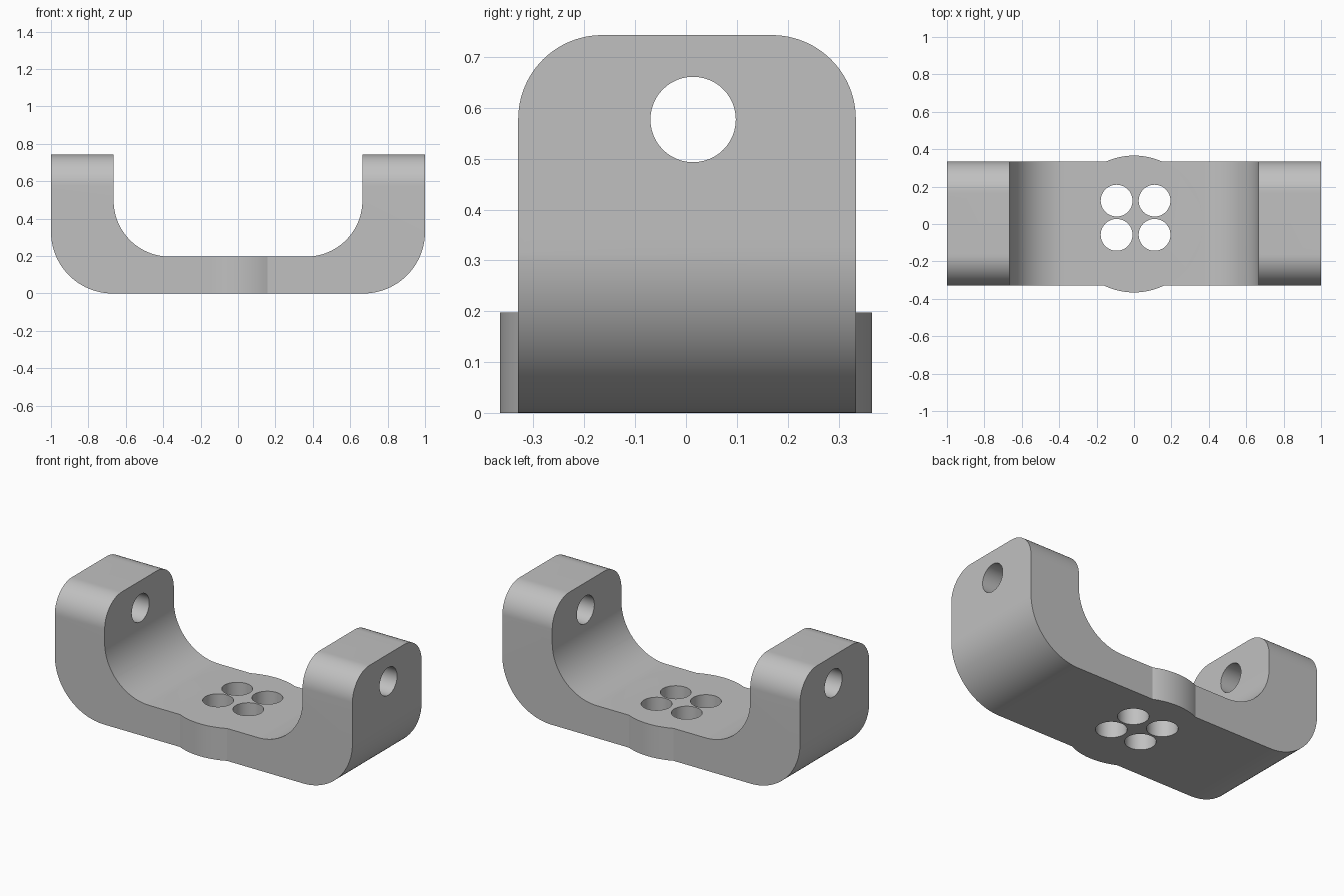
import bpy, bmesh
from math import pi, sin, cos, radians
from mathutils import Matrix, Vector

if "Cube" in bpy.data.objects:
    bpy.data.objects.remove(bpy.data.objects["Cube"])

grey = bpy.data.materials.new("satin grey")
grey.use_nodes = True
colour = (0.53, 0.53, 0.53, 1)
grey.diffuse_color = colour
grey.node_tree.nodes["Principled BSDF"].inputs["Base Color"].default_value = colour

HALF, TOP, FLOOR = 1.0, 0.743, 0.197
FRONT, BACK = -0.33, 0.334
INNER = 0.665


def arc(cx, cy, r, start, end, steps=24):
    """Points along an arc, angles in degrees."""
    angles = [radians(start + (end - start) * i / steps) for i in range(steps + 1)]
    return [(cx + r * cos(a), cy + r * sin(a)) for a in angles]


def prism(name, outline, place, depth):
    """Extrude a closed outline; place maps outline points to space."""
    bm = bmesh.new()
    face = bm.faces.new([bm.verts.new(place(u, v)) for u, v in outline])
    side = bmesh.ops.extrude_face_region(bm, geom=[face])["geom"]
    bmesh.ops.translate(bm, vec=Vector(depth),
                        verts=[g for g in side if isinstance(g, bmesh.types.BMVert)])
    bmesh.ops.recalc_face_normals(bm, faces=bm.faces)
    mesh = bpy.data.meshes.new(name)
    bm.to_mesh(mesh)
    bm.free()
    mesh.materials.append(grey)
    obj = bpy.data.objects.new(name, mesh)
    bpy.context.collection.objects.link(obj)
    return obj


def combine(target, other, operation):
    """Apply a boolean and remove the helper."""
    mod = target.modifiers.new(operation.lower(), "BOOLEAN")
    mod.object, mod.operation, mod.solver = other, operation, "EXACT"
    bpy.context.view_layer.objects.active = target
    bpy.ops.object.modifier_apply(modifier=mod.name)
    bpy.data.objects.remove(other)


# U-shaped bracket: right half of the outline, then mirrored
r_out, r_in = 0.33, 0.3
half = arc(HALF - r_out, r_out, r_out, -90, 0)
half += [(HALF, TOP), (INNER, TOP)]
half += arc(INNER - r_in, FLOOR + r_in, r_in, 0, -90)
outline = half + [(-x, z) for x, z in reversed(half)]
bracket = prism("bracket", outline, lambda x, z: (x, FRONT, z), (0, BACK - FRONT, 0))

# Round the upper corners of both arms
r_top = 0.165
tab = [(FRONT - 0.1, -0.1), (BACK + 0.1, -0.1), (BACK + 0.1, 0.3), (BACK, 0.3)]
tab += arc(BACK - r_top, TOP - r_top, r_top, 0, 90)
tab += arc(FRONT + r_top, TOP - r_top, r_top, 90, 180)
tab += [(FRONT, 0.3), (FRONT - 0.1, 0.3)]
combine(bracket, prism("arm_rounding", tab, lambda y, z: (-1.1, y, z), (2.2, 0, 0)), "INTERSECT")

# Round boss bulging past the front and back of the base
boss = prism("boss", arc(0, 0, 0.366, 0, 360, 96)[:-1], lambda x, y: (x, y, 0), (0, 0, FLOOR))
combine(bracket, boss, "UNION")

# Pivot hole through both arms
pivot = arc(0.014, 0.577, 0.084, 0, 360, 48)[:-1]
combine(bracket, prism("pivot_hole", pivot, lambda y, z: (-1.1, y, z), (2.2, 0, 0)), "DIFFERENCE")

# Four mounting holes through the base
for x in (-0.093, 0.11):
    for y in (-0.058, 0.125):
        ring = arc(x, y, 0.085, 0, 360, 48)[:-1]
        cutter = prism("mounting_hole", ring, lambda u, v: (u, v, -0.1), (0, 0, 0.5))
        combine(bracket, cutter, "DIFFERENCE")

bpy.ops.object.select_all(action="DESELECT")
bracket.select_set(True)
bpy.context.view_layer.objects.active = bracket
bpy.ops.object.shade_smooth_by_angle(angle=radians(20))
